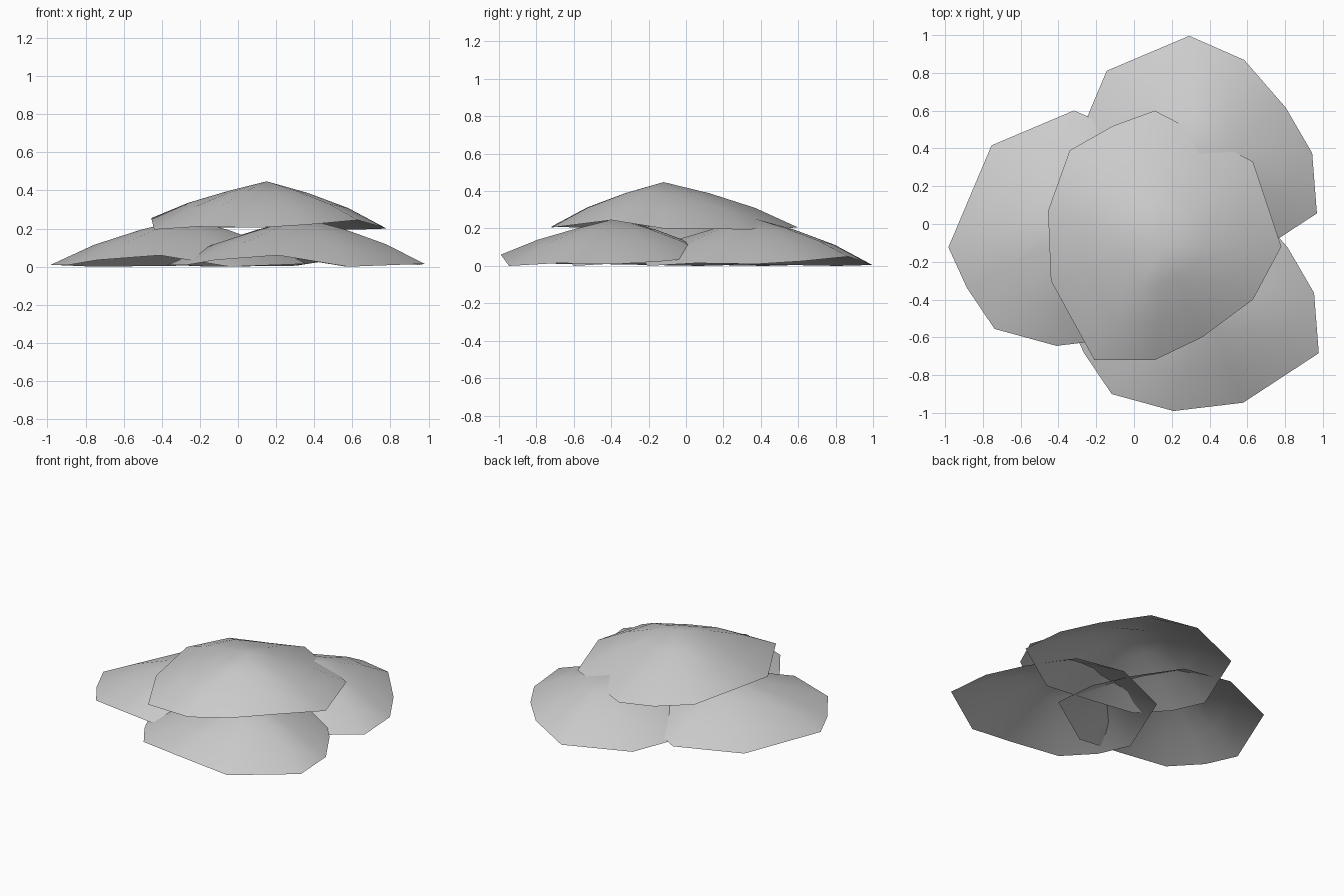
import bpy
import bmesh
from math import radians
from mathutils import Matrix, Vector

cube = bpy.data.objects.get("Cube")
if cube:
    bpy.data.objects.remove(cube, do_unlink=True)

# Single pale grey
grey = bpy.data.materials.new("pale grey")
grey.use_nodes = True
colour = (0.6, 0.6, 0.6, 1)
grey.diffuse_color = colour
grey.node_tree.nodes["Principled BSDF"].inputs["Base Color"].default_value = colour

# Uneven rim of one cap, relative to its peak: x, y, lift
RIM = [(-.605, .19, .06), (-.59, -.18, 0), (-.36, -.60, .015), (-.04, -.60, .01),
       (.21, -.48, .025), (.48, -.28, .05), (.63, 0, .005), (.48, .45, 0),
       (-.04, .72, .01), (-.26, .64, .01), (-.49, .51, .035)]
PEAK = .253
# Inner rings: share of the radius, height, share of the rim lift
RINGS = [(.34, .192, .15), (.68, .11, .5), (1, 0, 1)]


def make_cap_mesh():
    bm = bmesh.new()
    peak = bm.verts.new((0, 0, PEAK))
    rings = [[bm.verts.new((x * t, y * t, h + lift * k)) for x, y, lift in RIM]
             for t, h, k in RINGS]
    n = len(RIM)
    for i in range(n):
        j = (i + 1) % n
        bm.faces.new((peak, rings[0][i], rings[0][j]))
        for inner, outer in zip(rings, rings[1:]):
            bm.faces.new((inner[i], outer[i], outer[j], inner[j]))
    for face in bm.faces:
        face.smooth = True
    bm.normal_update()
    mesh = bpy.data.meshes.new("cap")
    bm.to_mesh(mesh)
    bm.free()
    mesh.materials.append(grey)
    return mesh


# Four overlapping open caps share the same shape
cap = make_cap_mesh()
for name, place, turn in [("top_cap", (.15, -.12, .195), 0),
                          ("front_cap", (.352, -.372, 0), 94.5),
                          ("right_cap", (-.268, -.027, 0), 94.5),
                          ("back_cap", (.342, .368, 0), 94.5)]:
    obj = bpy.data.objects.new(name, cap)
    obj.matrix_world = Matrix.Translation(Vector(place)) @ Matrix.Rotation(radians(turn), 4, "Z")
    bpy.context.scene.collection.objects.link(obj)
